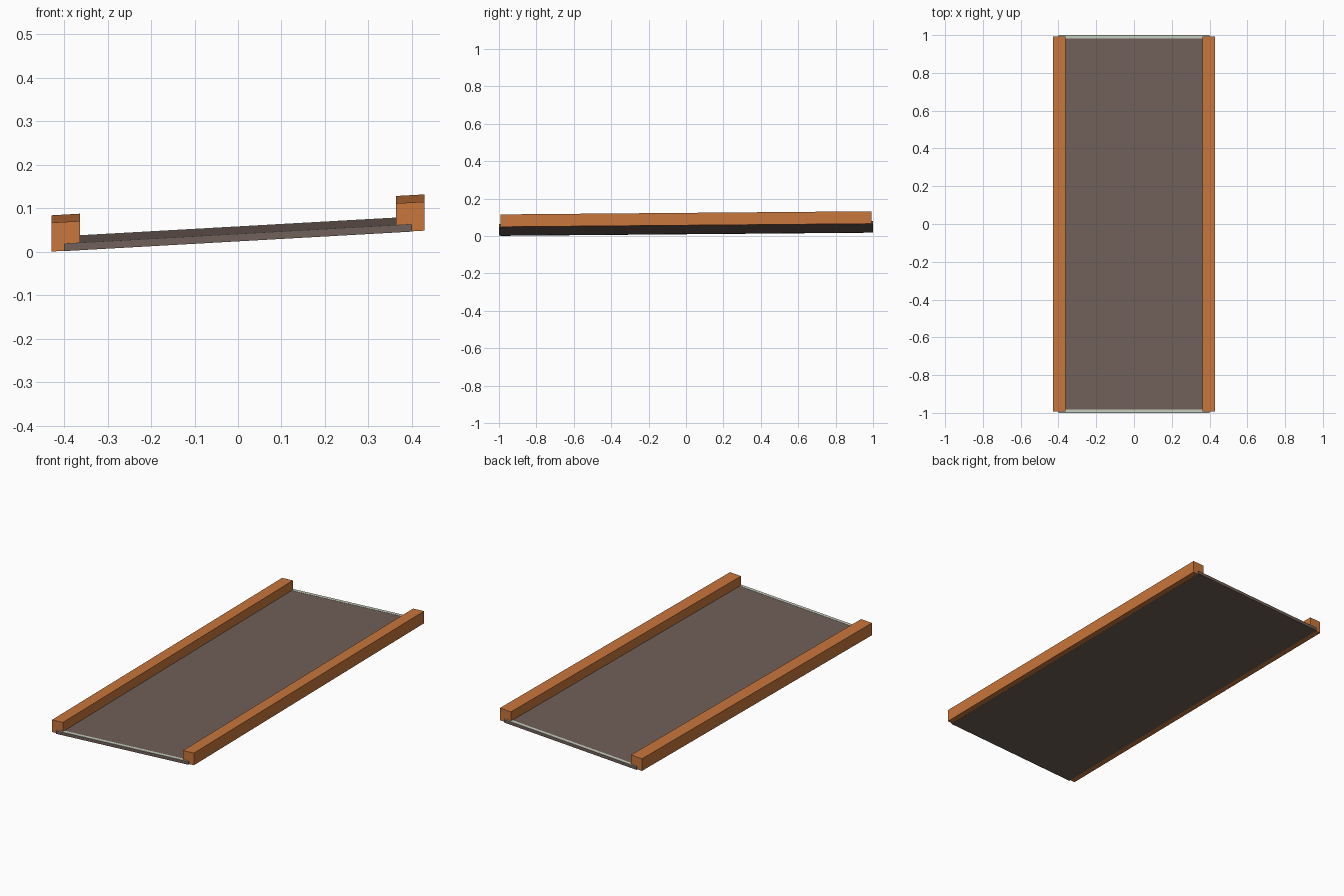
import bpy
import bmesh

cube = bpy.data.objects.get("Cube")
if cube:
    bpy.data.objects.remove(cube, do_unlink=True)


def make_material(name, color):
    mat = bpy.data.materials.new(name)
    mat.use_nodes = True
    mat.diffuse_color = (*color, 1)
    mat.node_tree.nodes["Principled BSDF"].inputs["Base Color"].default_value = (*color, 1)
    return mat


orange = make_material("orange wood", (0.58, 0.18, 0.045))
brown = make_material("brown panel", (0.165, 0.117, 0.098))
pale = make_material("pale edge", (0.57, 0.61, 0.52))


def tilted(x, y):
    """Height of the sloping base plane."""
    return 0.056 * (x + 0.43) + 0.0085 * (y + 1)


def slab(name, xs, ys, zs, mat):
    """Box lying on the sloping base plane."""
    bm = bmesh.new()
    bmesh.ops.create_cube(bm, size=1)
    for v in bm.verts:
        v.co.x = xs[v.co.x > 0]
        v.co.y = ys[v.co.y > 0]
        v.co.z = zs[v.co.z > 0] + tilted(v.co.x, v.co.y)
    mesh = bpy.data.meshes.new(name)
    bm.to_mesh(mesh)
    bm.free()
    mesh.materials.append(mat)
    obj = bpy.data.objects.new(name, mesh)
    bpy.context.collection.objects.link(obj)


# Sloping deck panel
slab("deck", (-0.4, 0.4), (-1, 1), (0, 0.0165), brown)

# Pale trim on the two deck ends
for name, ys in (("front_trim", (-0.999, -0.981)), ("back_trim", (0.981, 0.999))):
    slab(name, (-0.399, 0.399), ys, (0.0155, 0.0175), pale)

# Side rails, each made of two planks side by side
for side, sign in (("right", -1), ("left", 1)):
    for part, a, b in (("inner", 0.363, 0.397), ("outer", 0.397, 0.429)):
        xs = sorted((sign * a, sign * b))
        slab(f"{side}_{part}_rail", xs, (-0.993, 0.993), (0.0006, 0.067), orange)
